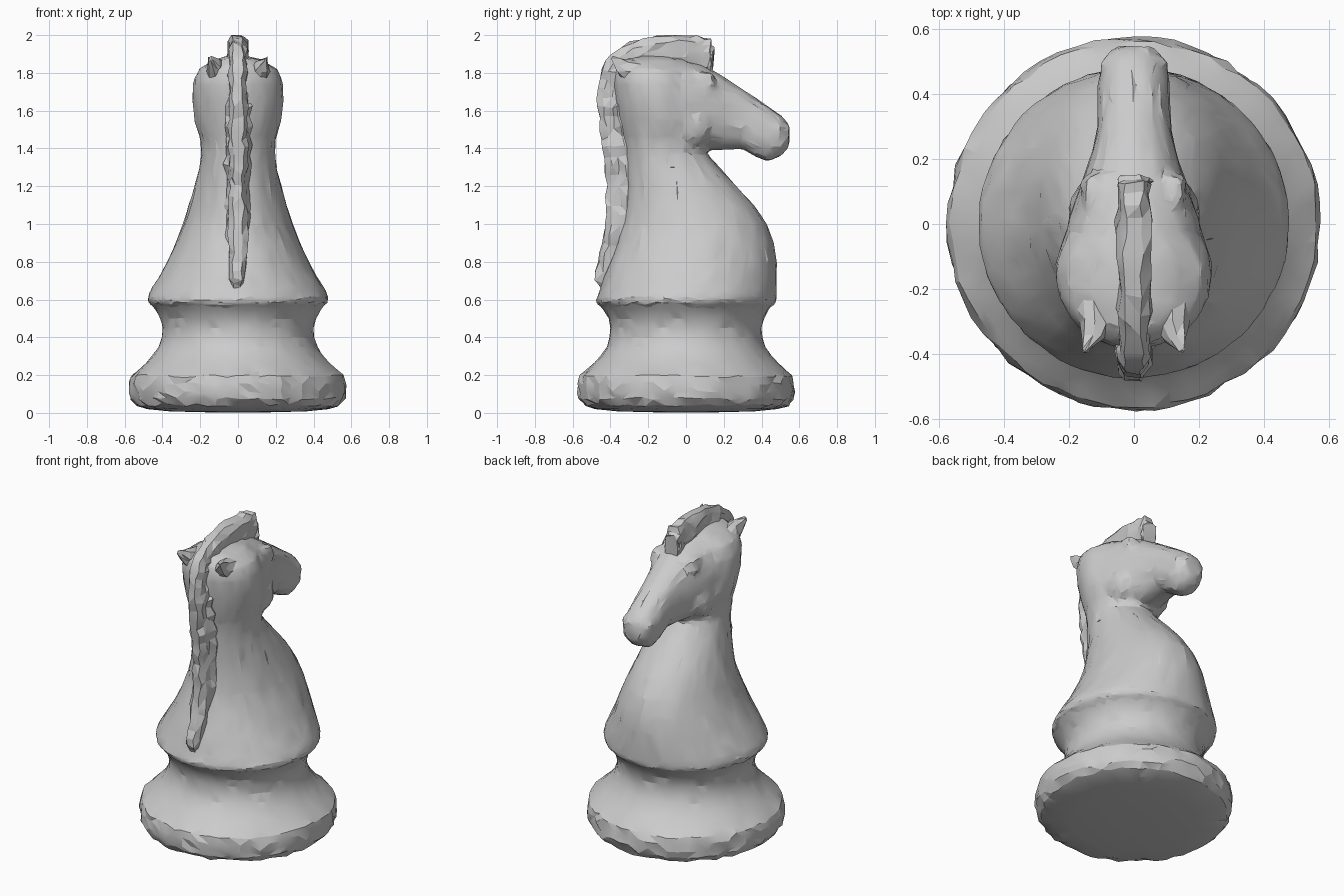
import bpy, bmesh, math, random
from mathutils import Vector

if "Cube" in bpy.data.objects:
    bpy.data.objects.remove(bpy.data.objects["Cube"])

random.seed(4)
SEG = 40


def finish(name, bm, angle=22):
    bmesh.ops.recalc_face_normals(bm, faces=bm.faces)
    me = bpy.data.meshes.new(name)
    bm.to_mesh(me)
    bm.free()
    ob = bpy.data.objects.new(name, me)
    bpy.context.collection.objects.link(ob)
    shade(ob, angle)
    return ob


def shade(ob, angle):
    bpy.ops.object.select_all(action='DESELECT')
    ob.select_set(True)
    bpy.context.view_layer.objects.active = ob
    bpy.ops.object.shade_smooth_by_angle(angle=math.radians(angle))


def loft(bm, rings, cap_start=True, cap_end=True):
    vr = [[bm.verts.new(p) for p in r] for r in rings]
    n = len(vr[0])
    for a, b in zip(vr, vr[1:]):
        for i in range(n):
            j = (i + 1) % n
            bm.faces.new((a[i], a[j], b[j], b[i]))
    if cap_start:
        bm.faces.new(vr[0][::-1])
    if cap_end:
        bm.faces.new(vr[-1])


def circle(n=SEG, power=1.0):
    pts = [(math.cos(2 * math.pi * i / n), math.sin(2 * math.pi * i / n)) for i in range(n)]
    return [tuple(math.copysign(abs(v) ** power, v) for v in p) for p in pts]


def jitter(verts, amount, test=lambda p: True):
    for v in verts:
        if test(v.co):
            v.co += Vector([random.uniform(-amount, amount) for _ in range(3)])


def ellipsoid(bm, pos, size):
    made = bmesh.ops.create_icosphere(bm, subdivisions=2, radius=1)
    for v in made["verts"]:
        v.co = Vector([pos[i] + v.co[i] * size[i] for i in range(3)])


# Turned pedestal with a roughly chipped rim
profile = [(.12, .002), (.36, .008), (.48, .02), (.54, .042), (.567, .075), (.572, .11),
           (.571, .155), (.563, .195), (.53, .225), (.485, .265), (.45, .305), (.42, .35),
           (.403, .4), (.4, .45), (.412, .5), (.44, .55), (.468, .582), (.46, .6)]
bm = bmesh.new()
loft(bm, [[(r * c, r * s, z) for c, s in circle(60)] for r, z in profile], True, False)
bmesh.ops.triangulate(bm, faces=[f for f in bm.faces if len(f.verts) == 4])
jitter(bm.verts, .008, lambda p: .03 < p.z < .21)
jitter(bm.verts, .003, lambda p: .21 < p.z < .56)
finish("pedestal", bm, 18)

# Chest and neck (z, half width, back y, front y), fused with the head
neck = [(.5, .385, -.385, .385), (.55, .435, -.435, .435), (.585, .478, -.478, .478),
        (.61, .48, -.475, .48), (.65, .463, -.455, .48), (.72, .42, -.435, .48),
        (.8, .375, -.405, .48), (.9, .33, -.365, .463), (1.0, .29, -.335, .427),
        (1.1, .26, -.32, .36), (1.2, .23, -.315, .27), (1.3, .205, -.32, .175),
        (1.37, .194, -.325, .112), (1.45, .2, -.335, .11), (1.55, .23, -.355, .11),
        (1.65, .24, -.375, .09), (1.75, .238, -.385, .06), (1.82, .21, -.375, .03),
        (1.87, .13, -.34, 0), (1.89, .05, -.27, -.1)]
# Head sections (y, top z, bottom z, half width)
head = [(-.1, 1.85, 1.46, .19), (0, 1.865, 1.415, .205), (.1, 1.835, 1.39, .17),
        (.2, 1.775, 1.395, .135), (.3, 1.712, 1.398, .114), (.37, 1.665, 1.355, .11),
        (.44, 1.615, 1.33, .11), (.505, 1.57, 1.36, .094), (.545, 1.53, 1.41, .06)]
bm = bmesh.new()
loft(bm, [[(w * c, (b + f) / 2 + (f - b) / 2 * s, z) for c, s in circle()]
          for z, w, b, f in neck])
loft(bm, [[(w * c, y, (t + b) / 2 + (t - b) / 2 * s) for c, s in circle(power=.85)]
          for y, t, b, w in head])
# Brows, eyes, cheeks and nostrils swell out of the head
for s in (1, -1):
    for pos, size in (((.125, .09, 1.785), (.035, .07, .025)), ((.138, .12, 1.738), (.028, .04, .028)),
                      ((.13, .03, 1.52), (.075, .11, .11)), ((.07, .485, 1.5), (.037, .04, .04))):
        ellipsoid(bm, (s * pos[0], pos[1], pos[2]), size)
body = finish("neck_and_head", bm)
mod = body.modifiers.new("fuse", 'REMESH')
mod.mode = 'VOXEL'
mod.voxel_size = .016
mod = body.modifiers.new("soften", 'SMOOTH')
mod.factor = .5
mod.iterations = 4
mod = body.modifiers.new("facet", 'DECIMATE')
mod.ratio = .1
bpy.ops.object.convert(target='MESH')
jitter(body.data.vertices, .003)
shade(body, 20)

# Ragged crest of mane from the forelock down to the back of the base
outer = [(-.44, .645), (-.487, .71), (-.464, .8), (-.442, .9), (-.422, 1.0), (-.42, 1.1),
         (-.424, 1.2), (-.43, 1.3), (-.44, 1.4), (-.455, 1.5), (-.468, 1.62), (-.462, 1.72),
         (-.445, 1.82), (-.395, 1.9), (-.29, 1.96), (-.16, 1.99), (-.03, 1.998), (.06, 1.992),
         (.13, 1.975), (.152, 1.935)]
path = []
for a, b in zip(outer, outer[1:]):
    a, b = Vector(a), Vector(b)
    path += [a, (a + b) / 2]
path.append(Vector(outer[-1]))
rings = []
for i, p in enumerate(path):
    t = (path[min(i + 1, len(path) - 1)] - path[max(i - 1, 0)]).normalized()
    inward = Vector((t.y, -t.x))
    if i > len(path) - 5:
        inward = Vector((-.1, -1)).normalized()
    k = min(1, .6 + i * .1) * random.uniform(.88, 1.12)
    root = .066 if i < 26 else .05      # tufts spread over the neck, narrow on the crown
    section = [(.026, 0), (.046, .03), (.047, .075), (root, .11), (root * .8, .155)]
    pts = [(x * k, p + inward * d) for x, d in section]
    rings.append([(x, q.x, q.y) for x, q in pts] + [(-x, q.x, q.y) for x, q in pts[::-1]])
bm = bmesh.new()
loft(bm, rings)
jitter(bm.verts, .009)
for v in bm.verts:
    v.co.z = min(v.co.z, 2.0)
bmesh.ops.triangulate(bm, faces=bm.faces)
finish("mane", bm, 15)

# Swept-back cupped ears, mirrored left and right: centre, half width, half height
ear = [((.115, -.18, 1.79), .055, .05), ((.118, -.25, 1.805), .06, .06),
       ((.117, -.31, 1.815), .056, .062), ((.127, -.35, 1.84), .036, .042),
       ((.147, -.39, 1.876), .009, .012)]
for name, s in (("ear_right", 1), ("ear_left", -1)):
    bm = bmesh.new()
    loft(bm, [[(s * (c[0] + w * u), c[1] + h * .3 * v, c[2] + h * v) for u, v in circle(8)]
              for c, w, h in ear])
    jitter(bm.verts, .007)
    bmesh.ops.triangulate(bm, faces=bm.faces)
    finish(name, bm, 15)
